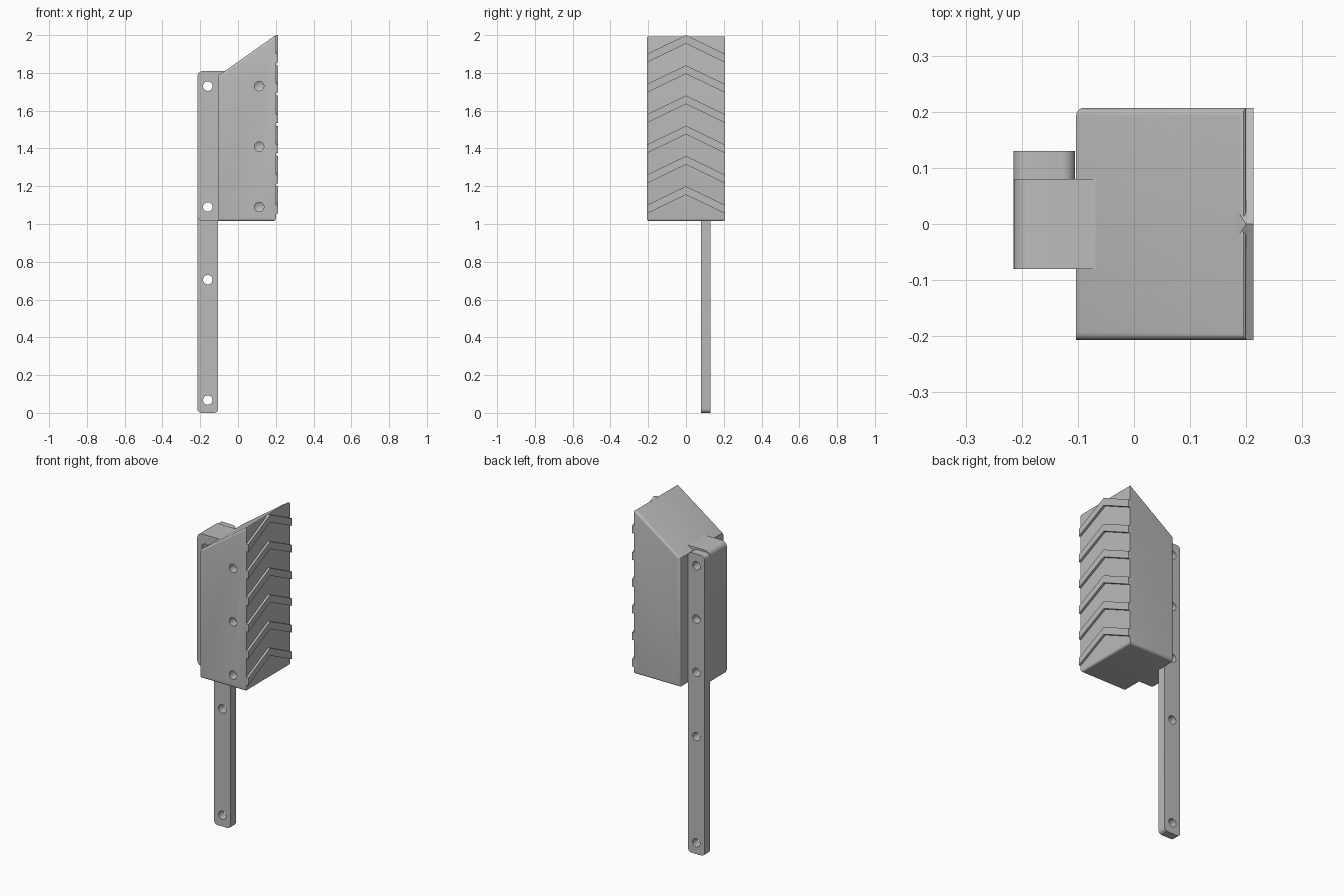
import bpy, bmesh
from mathutils import Vector, Matrix

cube = bpy.data.objects.get("Cube")
if cube:
    bpy.data.objects.remove(cube, do_unlink=True)

grey = bpy.data.materials.new("plain grey")
grey.use_nodes = True
grey.diffuse_color = (0.5, 0.5, 0.5, 1)
grey.node_tree.nodes["Principled BSDF"].inputs["Base Color"].default_value = (0.5, 0.5, 0.5, 1)

HALF = 0.207      # half depth of the housing
HOLE = 0.025      # screw hole radius
SLOPE = Vector((-0.215, 0, 0.305)).normalized()   # normal of the sloped roof
TIP = Vector((0.2, 0, 2.0))                       # top corner of the roof


def make_object(name, bm):
    bmesh.ops.recalc_face_normals(bm, faces=bm.faces[:])
    mesh = bpy.data.meshes.new(name)
    bm.to_mesh(mesh)
    bm.free()
    mesh.materials.append(grey)
    obj = bpy.data.objects.new(name, mesh)
    bpy.context.collection.objects.link(obj)
    return obj


def extrude_profile(points, direction):
    """Solid from a planar outline pushed along a direction."""
    bm = bmesh.new()
    face = bm.faces.new([bm.verts.new(p) for p in points])
    moved = bmesh.ops.extrude_face_region(bm, geom=[face])["geom"]
    bmesh.ops.translate(bm, vec=direction,
                        verts=[v for v in moved if isinstance(v, bmesh.types.BMVert)])
    bmesh.ops.recalc_face_normals(bm, faces=bm.faces[:])
    return bm


def round_edges(bm, rule, width):
    edges = [e for e in bm.edges if rule(*[v.co for v in e.verts])]
    bmesh.ops.bevel(bm, geom=edges, offset=width, segments=5, profile=0.5,
                    affect='EDGES', clamp_overlap=True)


def plate(x0, x1, y0, y1, z0, z1):
    return extrude_profile([(x0, y0, z0), (x1, y0, z0), (x1, y0, z1), (x0, y0, z1)],
                           (0, y1 - y0, 0))


def drill(obj, x, heights, y0, y1, pointed=False):
    """Cut round holes along y; pointed holes end in a drill cone."""
    bm = bmesh.new()
    turn = Matrix.Rotation(-1.5707963, 4, 'X')
    for z in heights:
        parts = [(y0, y1, HOLE, HOLE)]
        for a, b, r0, r1 in parts:
            made = bmesh.ops.create_cone(
                bm, cap_ends=True, segments=32, radius1=r0, radius2=r1, depth=b - a,
                matrix=Matrix.Translation((x, (a + b) / 2, z)) @ turn)["verts"]
        if pointed:
            end = [f for f in bm.faces if len(f.verts) > 4
                   and all(v in made for v in f.verts) and f.calc_center_median().y > y1 - 0.001]
            tip = bmesh.ops.poke(bm, faces=end)["verts"]
            bmesh.ops.translate(bm, verts=tip, vec=(0, 0.015, 0))
    cutter = make_object("hole_cutter", bm)
    cutter.hide_render = True
    mod = obj.modifiers.new("holes", 'BOOLEAN')
    mod.operation, mod.solver, mod.object = 'DIFFERENCE', 'EXACT', cutter
    bpy.context.view_layer.objects.active = obj
    bpy.ops.object.modifier_apply(modifier=mod.name)
    bpy.data.objects.remove(cutter, do_unlink=True)


def smooth(obj):
    bpy.ops.object.select_all(action='DESELECT')
    obj.select_set(True)
    bpy.context.view_layer.objects.active = obj
    bpy.ops.object.shade_smooth_by_angle(angle=0.5)


# Housing with a sloped roof and softened outer edges
bm = extrude_profile([(-0.103, -HALF, 1.015), (0.2, -HALF, 1.015),
                      TIP - Vector((0, HALF, 0)), (-0.103, -HALF, 1.786)], (0, 2 * HALF, 0))


def soft(a, b):
    if abs(a.x - b.x) > 0.1:                       # roof and floor side edges
        return True
    if abs(a.y - b.y) > 0.1:                       # ridge and lower edge of the ribbed face
        return a.x > 0
    return a.x < 0 and a.y > 0                     # rear upright edge


round_edges(bm, soft, 0.014)
housing = make_object("housing", bm)
drill(housing, 0.112, (1.09, 1.41, 1.73), -0.25, -HALF + 0.05, pointed=True)
smooth(housing)

# Mounting block behind the housing
bm = plate(-0.215, -0.06, -0.08, 0.08, 1.015, 1.81)
round_edges(bm, lambda a, b: abs(a.y - b.y) > 0.1 and a.x < -0.1, 0.03)
block = make_object("mounting_block", bm)
drill(block, -0.16, (1.09, 1.73), -0.12, 0.12)
smooth(block)

# Long support bar with rounded ends
bm = plate(-0.215, -0.105, 0.08, 0.13, 0.0, 1.8)
round_edges(bm, lambda a, b: abs(a.y - b.y) > 0.01, 0.022)
bar = make_object("support_bar", bm)
drill(bar, -0.16, (0.068, 0.705, 1.09, 1.41, 1.73), 0.04, 0.17)
smooth(bar)

# Chevron ribs, trimmed flush with the roof
for i in range(6):
    peak = 2.0 - 0.16 * i
    outline = [(-HALF, -0.1), (0, 0), (HALF, -0.1), (HALF, -0.145), (0, -0.045), (-HALF, -0.145)]
    bm = extrude_profile([(0.18, y, peak + z) for y, z in outline], (0.033, 0, 0))
    cut = bmesh.ops.bisect_plane(bm, geom=bm.verts[:] + bm.edges[:] + bm.faces[:],
                                 plane_co=TIP, plane_no=SLOPE, clear_outer=True)
    rim = [e for e in cut["geom_cut"] if isinstance(e, bmesh.types.BMEdge) and e.is_boundary]
    if rim:
        bmesh.ops.holes_fill(bm, edges=rim)
    make_object(f"chevron_rib_{i + 1}", bm)
